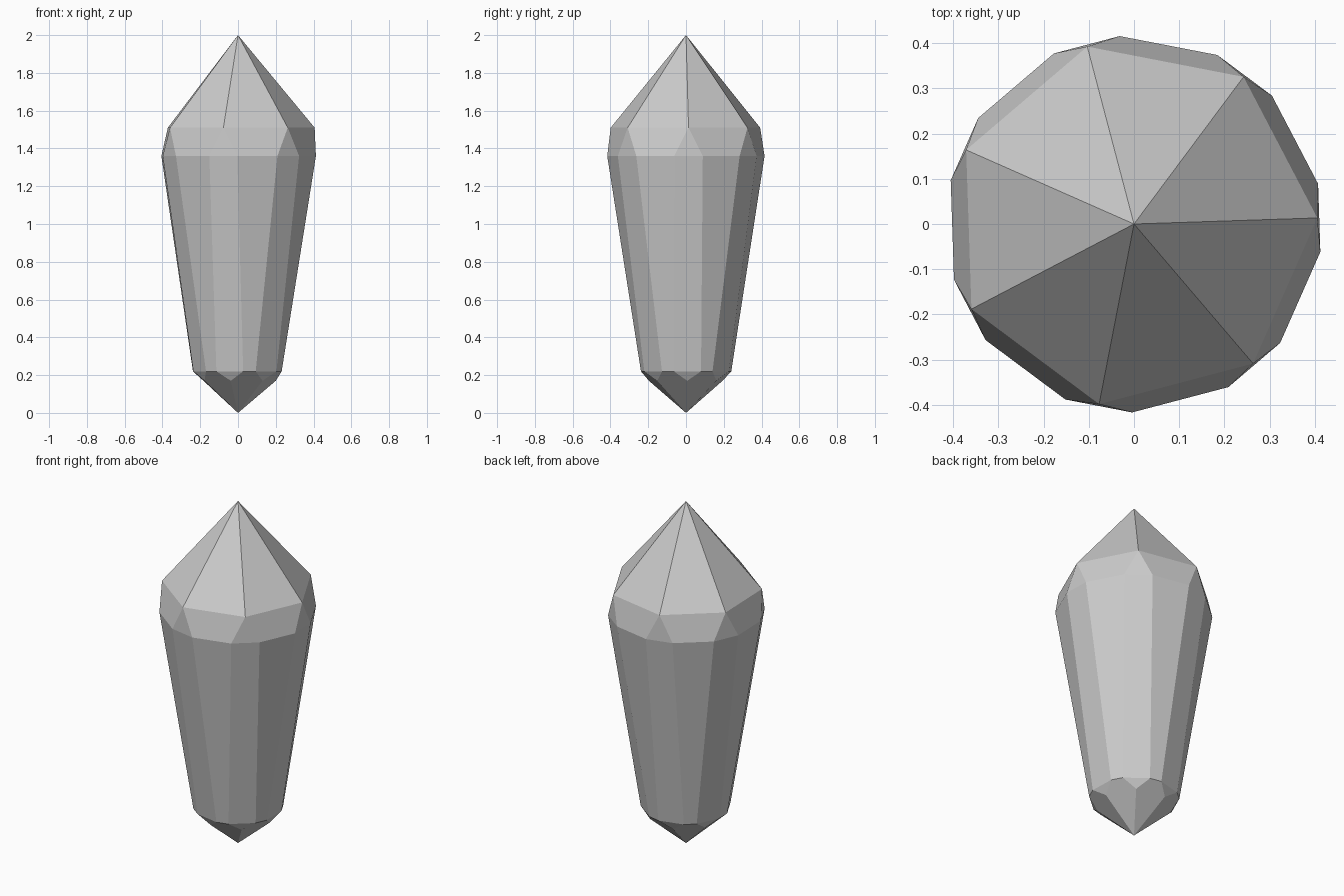
import bpy, bmesh
from math import cos, sin, radians

if "Cube" in bpy.data.objects:
    bpy.data.objects.remove(bpy.data.objects["Cube"])

SIDES = 7
START = 1.9  # heading of the first corner, degrees

bm = bmesh.new()


def ring(radius, z, spread=0.0):
    """One vertex per corner, or a split pair when spread is given."""
    offsets = (-spread, spread) if spread else (0.0,)
    verts = []
    for k in range(SIDES):
        for off in offsets:
            a = radians(START + 360 / SIDES * k + off)
            verts.append(bm.verts.new((radius * cos(a), radius * sin(a), z)))
    return verts


# Rings from the top down
tip = bm.verts.new((0, 0, 2.0))
crown = ring(0.406, 1.51)
girdle = ring(0.417, 1.36, 10.4)
base = ring(0.24, 0.22, 17.5)
collar = ring(0.20, 0.17)
point = bm.verts.new((0, 0, 0))

# Facets, one corner at a time
for k in range(SIDES):
    n = (k + 1) % SIDES
    l, r, nl = 2 * k, 2 * k + 1, 2 * n
    bm.faces.new((tip, crown[k], crown[n]))
    bm.faces.new((crown[k], girdle[l], girdle[r]))
    bm.faces.new((crown[k], girdle[r], girdle[nl], crown[n]))
    bm.faces.new((girdle[l], base[l], base[r], girdle[r]))
    bm.faces.new((girdle[r], base[r], base[nl], girdle[nl]))
    bm.faces.new((base[l], collar[k], base[r]))
    bm.faces.new((base[r], collar[k], point, collar[n], base[nl]))

bmesh.ops.recalc_face_normals(bm, faces=bm.faces[:])
mesh = bpy.data.meshes.new("crystal")
bm.to_mesh(mesh)
bm.free()
crystal = bpy.data.objects.new("crystal", mesh)
bpy.context.collection.objects.link(crystal)
